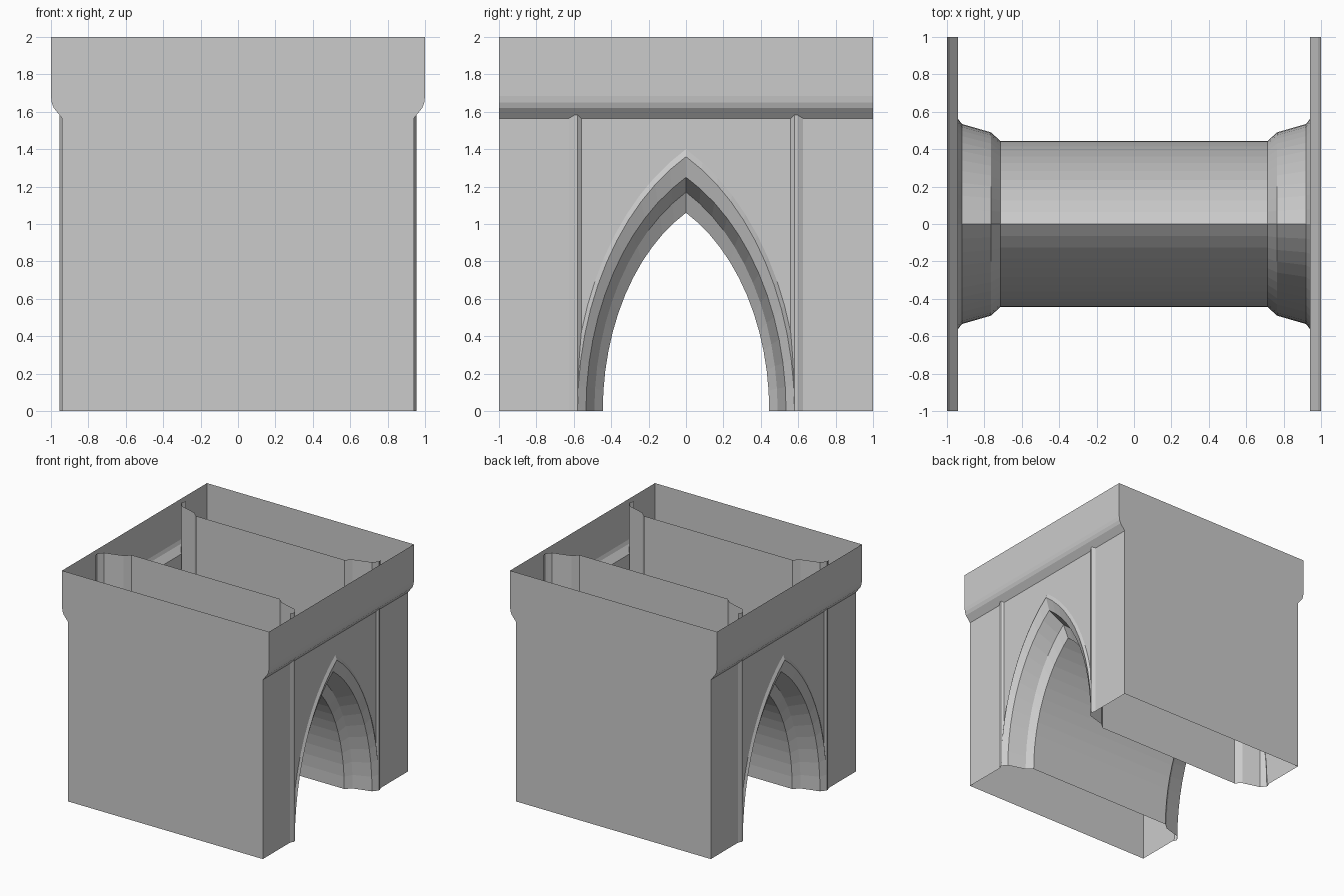
import bpy
import bmesh
from math import acos, cos, sin

if "Cube" in bpy.data.objects:
    bpy.data.objects.remove(bpy.data.objects["Cube"])

SEG = 12  # facets per half arch


def arch(half_width, height):
    """Half of a pointed arch in (y, z), from the springing to the apex."""
    c = 0.83 * half_width
    r = half_width + c
    t0 = acos(c / r)
    pts = []
    for i in range(SEG + 1):
        t = t0 * i / SEG
        pts.append((max(0.0, r * cos(t) - c), height * sin(t) / sin(t0)))
    return pts


def finish(name, bm):
    """Make the object from one quarter, mirrored across x and y."""
    bmesh.ops.remove_doubles(bm, verts=bm.verts, dist=1e-5)
    bmesh.ops.recalc_face_normals(bm, faces=bm.faces)
    mesh = bpy.data.meshes.new(name)
    bm.to_mesh(mesh)
    bm.free()
    ob = bpy.data.objects.new(name, mesh)
    bpy.context.collection.objects.link(ob)
    mod = ob.modifiers.new("mirror", 'MIRROR')
    mod.use_axis = (True, True, False)
    mod.merge_threshold = 0.0005
    return ob


def strips(name, rows):
    """Skin successive rows of points with quads."""
    bm = bmesh.new()
    vrows = [[bm.verts.new(p) for p in row] for row in rows]
    for a, b in zip(vrows, vrows[1:]):
        for i in range(len(a) - 1):
            bm.faces.new((a[i], a[i + 1], b[i + 1], b[i]))
    return finish(name, bm)


def panel(name, pts):
    bm = bmesh.new()
    bm.faces.new([bm.verts.new(p) for p in pts])
    return finish(name, bm)


# Tunnel vault with flared mouth and raised hood: x, half width, apex height
rings = [(0, 0.445, 1.06), (0.715, 0.445, 1.06), (0.765, 0.49, 1.17),
         (0.92, 0.535, 1.25), (0.955, 0.58, 1.36), (0.94, 0.60, 1.40)]
strips("arched_vault", [[(x, y, z) for y, z in arch(w, h)] for x, w, h in rings])

# Arched facade panel
outer = [(0.94, y, z) for y, z in arch(0.60, 1.40)]
panel("facade", [(0.94, 0, 1.565), (0.94, 1, 1.565), (0.94, 1, 0)] + outer)

# Tall inner walls, whose ends show as slim pilasters on the facade
plan = [(0, 0.445), (0.715, 0.445), (0.765, 0.49), (0.92, 0.535),
        (0.94, 0.56), (0.955, 0.58), (0.955, 0.595), (0.94, 0.625)]
strips("inner_wall", [[(x, y, 0), (x, y, 2)] for x, y in plan])

# Overhanging cornice
profile = [(0.94, 1.565), (0.985, 1.62), (0.996, 1.65), (1.0, 1.685), (1.0, 2.0)]
strips("cornice", [[(x, 0, z), (x, 1, z)] for x, z in profile])

# Plain front and back walls, cut to the cornice profile
panel("side_wall", [(0, 1, 0), (0.94, 1, 0)] + [(x, 1, z) for x, z in profile]
      + [(0, 1, 2)])
